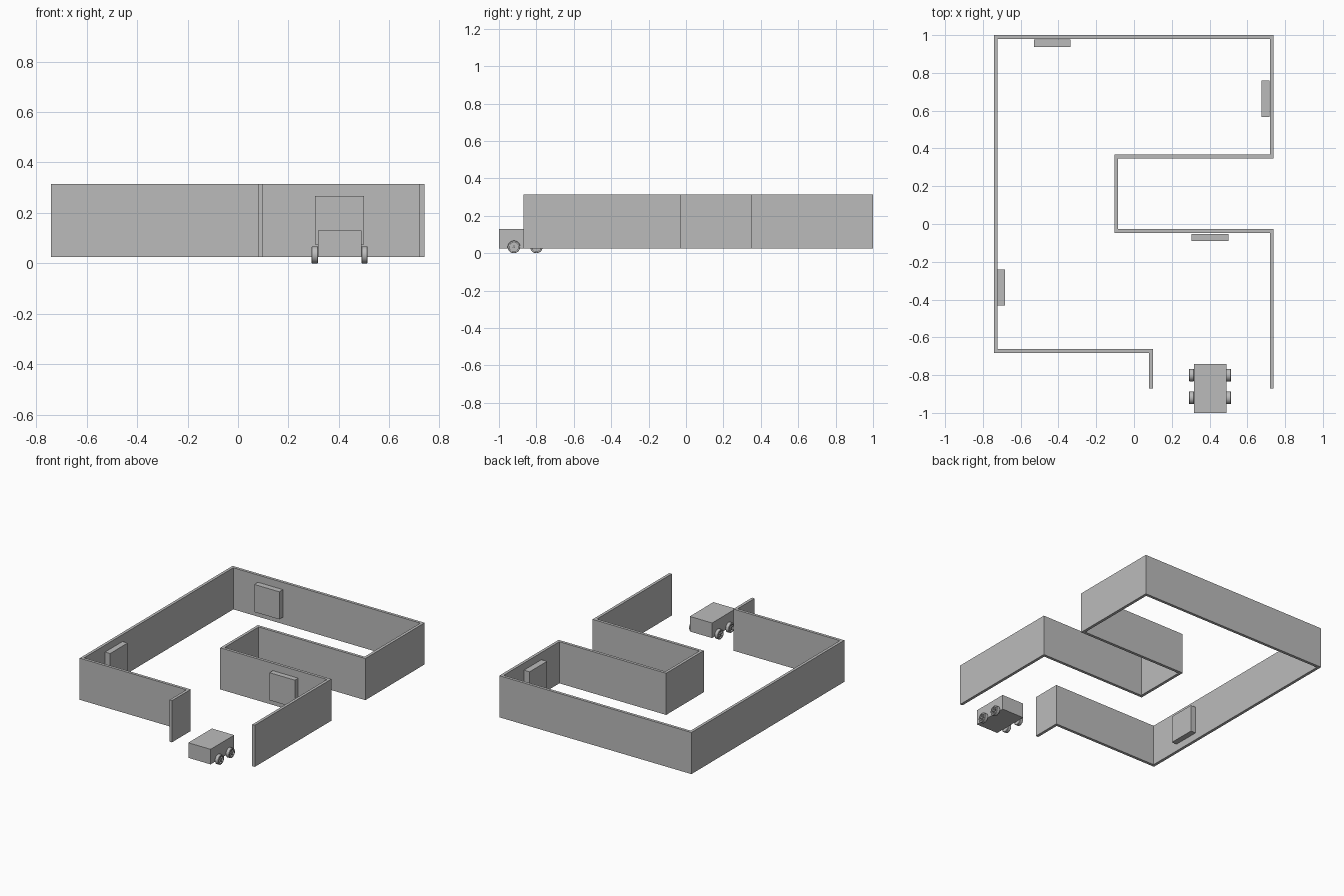
import bpy, bmesh, math
from mathutils import Vector, Matrix

cube = bpy.data.objects.get("Cube")
if cube:
    bpy.data.objects.remove(cube, do_unlink=True)

grey = bpy.data.materials.new("plain grey")
grey.use_nodes = True
grey.diffuse_color = (0.5, 0.5, 0.5, 1)
grey.node_tree.nodes["Principled BSDF"].inputs["Base Color"].default_value = (0.5, 0.5, 0.5, 1)


def finish(bm, name):
    bmesh.ops.recalc_face_normals(bm, faces=bm.faces)
    mesh = bpy.data.meshes.new(name)
    bm.to_mesh(mesh)
    bm.free()
    mesh.materials.append(grey)
    obj = bpy.data.objects.new(name, mesh)
    bpy.context.collection.objects.link(obj)
    return obj


def add_box(bm, lo, hi, turn=Matrix()):
    lo, hi = Vector(lo), Vector(hi)
    mat = turn @ Matrix.Translation((lo + hi) / 2) @ Matrix.Diagonal((*(hi - lo), 1))
    bmesh.ops.create_cube(bm, size=1, matrix=mat)


def box(name, lo, hi):
    bm = bmesh.new()
    add_box(bm, lo, hi)
    return finish(bm, name)


def wall(name, path, thickness, bottom, top):
    """Sweep a rectangular section along a right-angled path with mitred corners."""
    pts = [Vector(p) for p in path]
    normals = []
    for a, b in zip(pts, pts[1:]):
        d = (b - a).normalized()
        normals.append(Vector((-d.y, d.x)))
    bm = bmesh.new()
    rings = []
    for i, p in enumerate(pts):
        if 0 < i < len(pts) - 1:
            offset = normals[i - 1] + normals[i]
        else:
            offset = normals[min(i, len(normals) - 1)]
        offset = offset * thickness / 2
        corners = [(p + offset, bottom), (p + offset, top),
                   (p - offset, top), (p - offset, bottom)]
        rings.append([bm.verts.new((c.x, c.y, z)) for c, z in corners])
    for r, s in zip(rings, rings[1:]):
        for k in range(4):
            n = (k + 1) % 4
            bm.faces.new((r[k], r[n], s[n], s[k]))
    bm.faces.new(rings[0])
    bm.faces.new(rings[-1])
    return finish(bm, name)


def wheel(name, centre, side):
    """Ring tyre with a recessed disc, hub and five spokes; axle along x."""
    half, radius, rim = 0.0125, 0.0335, 0.024
    bm = bmesh.new()
    # Tyre, turned from a rounded rectangular profile
    profile = [(-half, rim), (-half, radius - 0.002), (-half + 0.002, radius),
               (half - 0.002, radius), (half, radius - 0.002), (half, rim)]
    ring = [bm.verts.new((x, 0, r)) for x, r in profile]
    edges = [bm.edges.new((a, b)) for a, b in zip(ring, ring[1:] + ring[:1])]
    bmesh.ops.spin(bm, geom=ring + edges, cent=(0, 0, 0), axis=(1, 0, 0),
                   angle=math.tau, steps=32, use_merge=True)
    bmesh.ops.remove_doubles(bm, verts=bm.verts, dist=0.00001)
    # Recessed disc and hub
    along_x = Matrix.Rotation(math.pi / 2, 4, "Y")
    for r, depth, x in ((rim, 0.01, -0.004), (0.007, 0.018, 0.002)):
        bmesh.ops.create_cone(bm, cap_ends=True, segments=32, radius1=r, radius2=r,
                              depth=depth, matrix=Matrix.Translation((x, 0, 0)) @ along_x)
    # Spokes
    for i in range(5):
        add_box(bm, (0, -0.003, 0.004), (0.009, 0.003, rim + 0.001),
                Matrix.Rotation(math.tau * i / 5, 4, "X"))
    if side < 0:
        bmesh.ops.rotate(bm, verts=bm.verts, matrix=Matrix.Rotation(math.pi, 3, "Z"))
    bmesh.ops.translate(bm, verts=bm.verts, vec=centre)
    obj = finish(bm, name)
    bpy.ops.object.select_all(action="DESELECT")
    obj.select_set(True)
    bpy.context.view_layer.objects.active = obj
    bpy.ops.object.shade_smooth_by_angle(angle=math.radians(35))


# Enclosing wall, open at the front
left, right, inner, stub = -0.732, 0.729, -0.094, 0.09
front, back, end = -0.673, 0.99, -0.87
recess_front, recess_back = -0.037, 0.357
wall("enclosing_wall", [
    (stub, end), (stub, front), (left, front), (left, back), (right, back),
    (right, recess_back), (inner, recess_back), (inner, recess_front),
    (right, recess_front), (right, end)], 0.02, 0.025, 0.315)

# Upright panels along the inside of the walls
low, high = 0.075, 0.267
box("back_panel", (-0.53, 0.936, low), (-0.337, 0.976, high))
box("left_panel", (0.674, 0.567, low), (0.717, 0.76, high))
box("recess_panel", (0.305, -0.089, low), (0.5, -0.052, high))
box("right_panel", (-0.724, -0.432, low), (-0.683, -0.24, high))

# Cart with four wheels
cart_x = 0.403
box("cart_body", (cart_x - 0.086, -1, 0.025), (cart_x + 0.086, -0.74, 0.13))
for side, side_name in ((1, "left"), (-1, "right")):
    for y, end_name in ((-0.92, "front"), (-0.80, "rear")):
        wheel(f"{end_name}_{side_name}_wheel",
              Vector((cart_x + side * 0.0985, y, 0.0335)), side)
